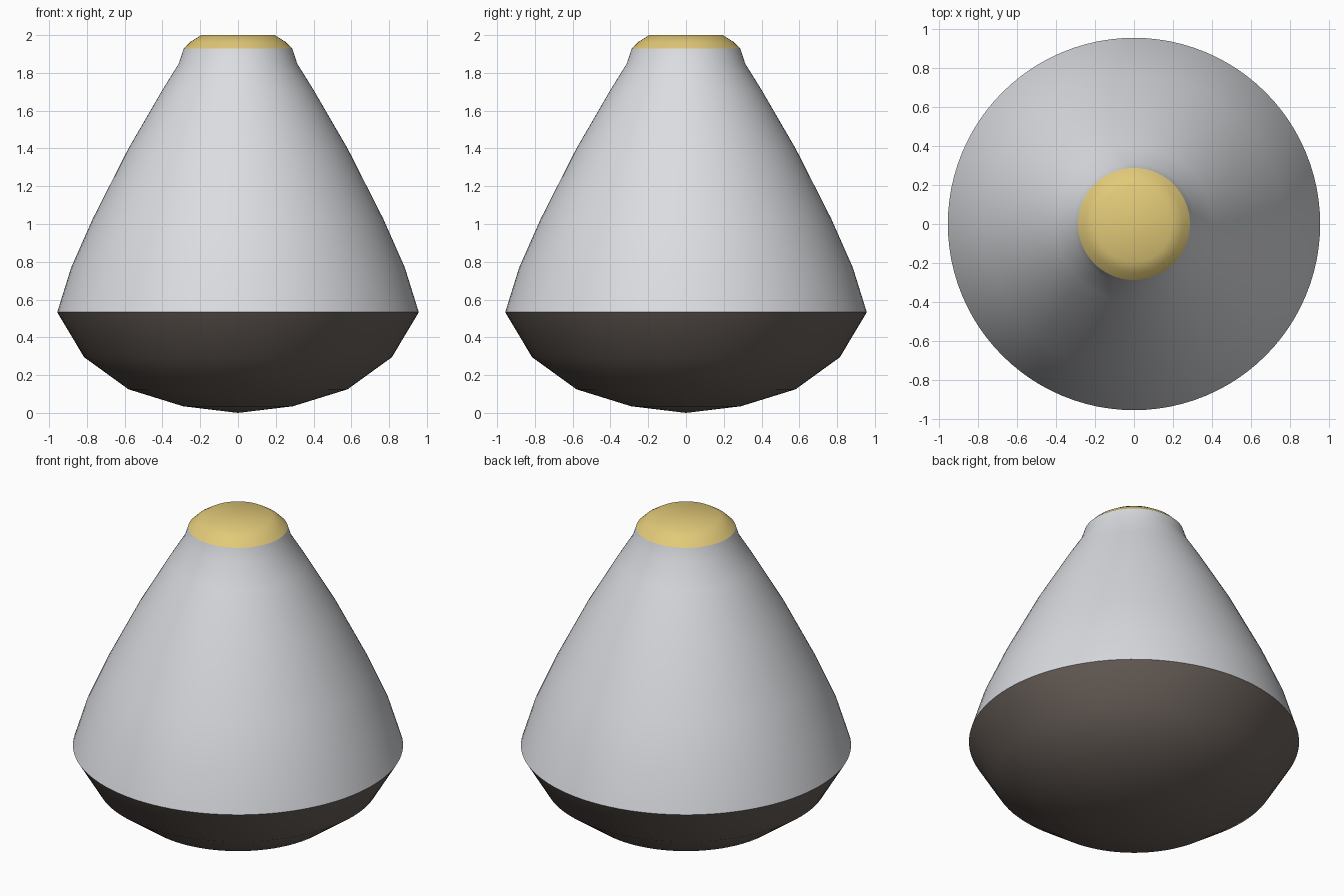
import bpy, bmesh
from math import cos, sin, tau

cube = bpy.data.objects.get("Cube")
if cube:
    bpy.data.objects.remove(cube, do_unlink=True)

SEGMENTS = 96


def make_material(name, rgb):
    mat = bpy.data.materials.new(name)
    mat.use_nodes = True
    colour = (*rgb, 1.0)
    mat.diffuse_color = colour
    mat.node_tree.nodes["Principled BSDF"].inputs["Base Color"].default_value = colour
    return mat


def lathe(name, profile, mat):
    """Revolve (radius, height) points, listed bottom to top, around z."""
    bm = bmesh.new()
    rings = []
    for r, z in profile:
        if r == 0:
            rings.append([bm.verts.new((0, 0, z))] * SEGMENTS)
        else:
            angles = [tau * i / SEGMENTS for i in range(SEGMENTS)]
            rings.append([bm.verts.new((r * cos(a), r * sin(a), z)) for a in angles])
    for low, high in zip(rings, rings[1:]):
        for i in range(SEGMENTS):
            j = (i + 1) % SEGMENTS
            corners = dict.fromkeys((low[i], low[j], high[j], high[i]))
            bm.faces.new(list(corners)).smooth = True
    mesh = bpy.data.meshes.new(name)
    bm.to_mesh(mesh)
    bm.free()
    mesh.materials.append(mat)
    obj = bpy.data.objects.new(name, mesh)
    bpy.context.collection.objects.link(obj)
    return obj


# Shallow rounded base
lathe("heat_shield",
      [(0, 0), (0.29, 0.035), (0.58, 0.125), (0.815, 0.295), (0.957, 0.533)],
      make_material("dark brown", (0.14, 0.115, 0.1)))

# Tapering hull with a slight neck at the top
lathe("hull",
      [(0.957, 0.533), (0.883, 0.77), (0.768, 1.03), (0.58, 1.4),
       (0.4, 1.71), (0.313, 1.85), (0.288, 1.928)],
      make_material("light grey", (0.71, 0.72, 0.75)))

# Bevelled cap
lathe("top_cap",
      [(0.288, 1.928), (0.25, 1.965), (0.195, 2.0), (0, 2.0)],
      make_material("pale gold", (0.76, 0.59, 0.19)))
